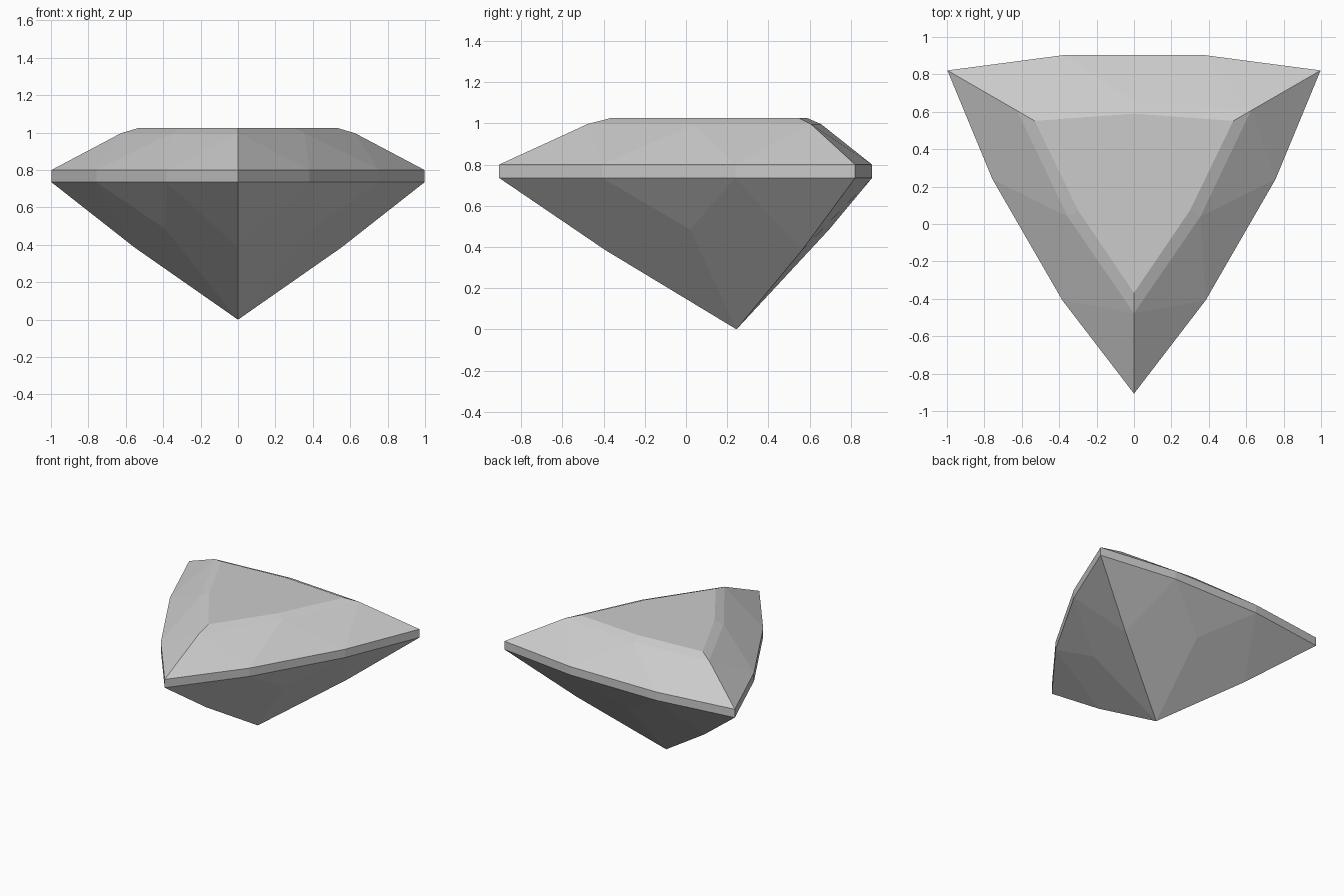
import bpy
import bmesh
from math import radians
from mathutils import Matrix, Vector

if "Cube" in bpy.data.objects:
    bpy.data.objects.remove(bpy.data.objects["Cube"], do_unlink=True)

CENTRE_Y = 0.245
LOW, HIGH, TOP = 0.735, 0.8, 1.025   # girdle bottom, girdle top, table

# One material for the whole stone
grey = bpy.data.materials.new("pale grey")
grey.use_nodes = True
grey.diffuse_color = (0.6, 0.6, 0.6, 1)
grey.node_tree.nodes["Principled BSDF"].inputs["Base Color"].default_value = (0.6, 0.6, 0.6, 1)

bm = bmesh.new()


def ring(radius, angle, z):
    """Three points spaced evenly about the stone's axis."""
    arm = Vector((0, -radius, 0))
    return [bm.verts.new(Matrix.Rotation(radians(angle + 120 * i), 3, 'Z') @ arm
                         + Vector((0, CENTRE_Y, z))) for i in range(3)]


# Girdle outline: sharp corners with two points along each side
corner_low, corner_high = ring(1.152, 0, LOW), ring(1.152, 0, HIGH)
first_low, first_high = ring(0.757, 30.4, LOW), ring(0.757, 30.4, HIGH)
second_low, second_high = ring(0.757, 89.6, LOW), ring(0.757, 89.6, HIGH)

# Crown, table and pavilion points
crown_corner, crown_mid = ring(0.722, 0, 0.997), ring(0.41, 60, 0.997)
table_corner, table_mid = ring(0.613, 0, TOP), ring(0.345, 60, TOP)
base_corner, base_mid = ring(0.637, 0, 0.385), ring(0.45, 60, 0.485)
tip = bm.verts.new((0, CENTRE_Y, 0))

for i in range(3):
    j = (i + 1) % 3
    facets = [
        # girdle band
        (corner_low[i], first_low[i], first_high[i], corner_high[i]),
        (first_low[i], second_low[i], second_high[i], first_high[i]),
        (second_low[i], corner_low[j], corner_high[j], second_high[i]),
        # crown
        (corner_high[i], first_high[i], crown_corner[i]),
        (first_high[i], crown_mid[i], crown_corner[i]),
        (first_high[i], second_high[i], crown_mid[i]),
        (second_high[i], crown_corner[j], crown_mid[i]),
        (second_high[i], corner_high[j], crown_corner[j]),
        # bevel round the table
        (crown_corner[i], crown_mid[i], table_mid[i], table_corner[i]),
        (crown_mid[i], crown_corner[j], table_corner[j], table_mid[i]),
        # pavilion
        (corner_low[i], base_corner[i], first_low[i]),
        (first_low[i], base_corner[i], tip, base_mid[i]),
        (first_low[i], base_mid[i], second_low[i]),
        (second_low[i], base_mid[i], tip, base_corner[j]),
        (second_low[i], base_corner[j], corner_low[j]),
    ]
    for facet in facets:
        bm.faces.new(facet)

# Table
bm.faces.new([v for pair in zip(table_corner, table_mid) for v in pair])
bmesh.ops.recalc_face_normals(bm, faces=bm.faces)

mesh = bpy.data.meshes.new("gemstone")
bm.to_mesh(mesh)
bm.free()
mesh.materials.append(grey)
gemstone = bpy.data.objects.new("gemstone", mesh)
bpy.context.collection.objects.link(gemstone)
